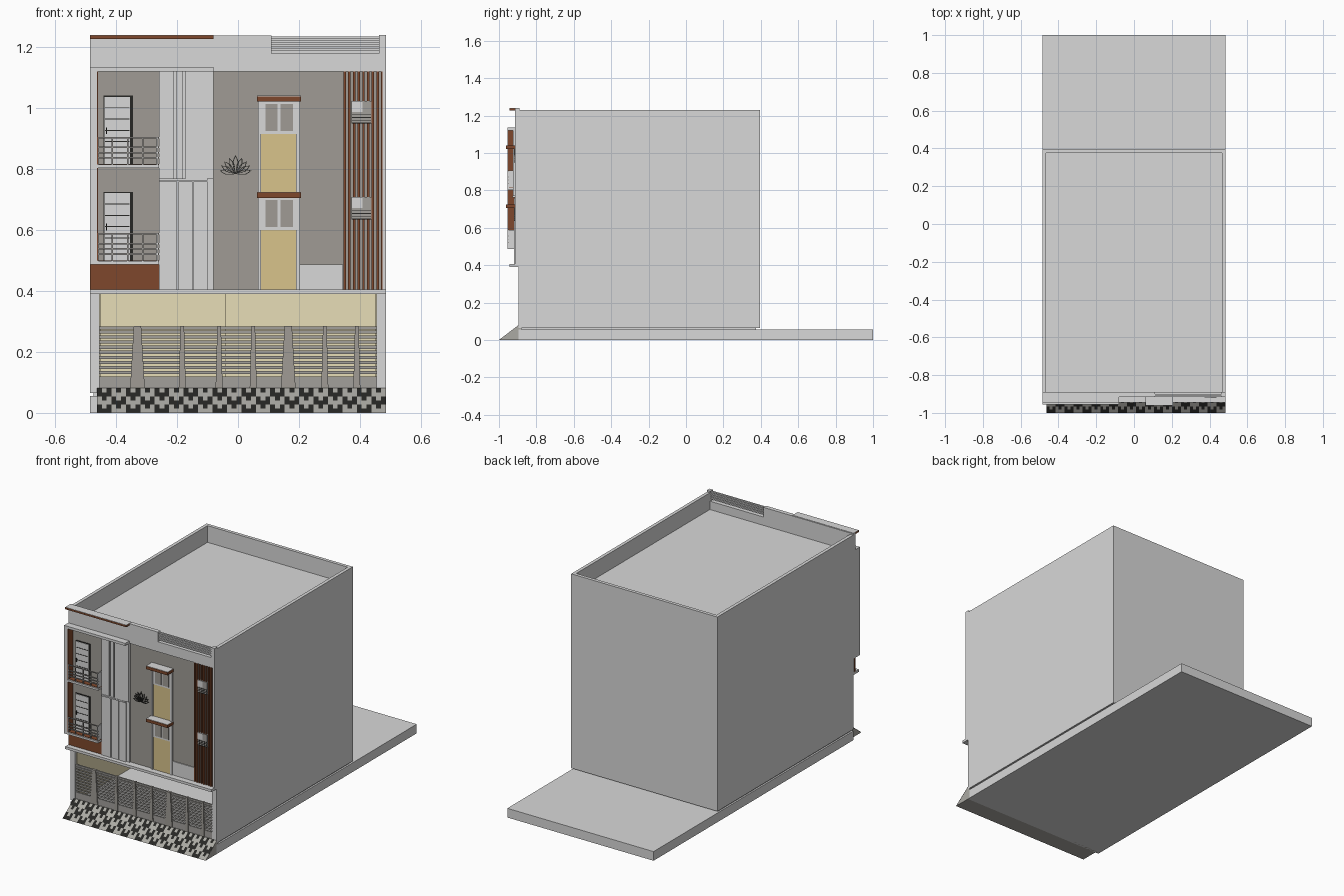
import bpy, bmesh, math
from mathutils import Vector

cube = bpy.data.objects.get("Cube")
if cube:
    bpy.data.objects.remove(cube, do_unlink=True)


def material(name, r, g, b):
    m = bpy.data.materials.new(name)
    m.use_nodes = True
    m.diffuse_color = (r, g, b, 1)
    m.node_tree.nodes["Principled BSDF"].inputs["Base Color"].default_value = (r, g, b, 1)
    return m


plaster = material("light grey plaster", .69, .69, .69)
taupe = material("taupe wall", .35, .33, .3)
brown = material("brown cladding", .21, .064, .025)
tan = material("tan panel", .69, .55, .26)
cream = material("cream interior", .95, .86, .56)
black = material("black", .02, .02, .018)
metal = material("grey metal", .36, .35, .33)
stone = material("grey stone tile", .41, .4, .37)


def finish(name, bm, *mats):
    mesh = bpy.data.meshes.new(name)
    bm.to_mesh(mesh)
    bm.free()
    for m in mats:
        mesh.materials.append(m)
    obj = bpy.data.objects.new(name, mesh)
    bpy.context.collection.objects.link(obj)
    return obj


def add_box(bm, x0, x1, y0, y1, z0, z1):
    cube = bmesh.ops.create_cube(bm, size=1)
    for v in cube["verts"]:
        v.co = (x1 if v.co.x > 0 else x0, y1 if v.co.y > 0 else y0, z1 if v.co.z > 0 else z0)


def boxes(name, mat, *parts):
    bm = bmesh.new()
    for part in parts:
        add_box(bm, *part)
    return finish(name, bm, mat)


def prism(name, mat, profile, direction):
    bm = bmesh.new()
    face = bm.faces.new([bm.verts.new(p) for p in profile])
    out = bmesh.ops.extrude_face_region(bm, geom=[face])
    moved = [v for v in out["geom"] if isinstance(v, bmesh.types.BMVert)]
    bmesh.ops.translate(bm, vec=direction, verts=moved)
    bmesh.ops.recalc_face_normals(bm, faces=bm.faces)
    return finish(name, bm, mat)


# Shared levels and planes
W, IN_L, IN_R = .485, -.455, .455
FRONT, WALL, BAY, GATE, BACK = -.915, -.905, -.955, -.895, .395
FLOOR, LEDGE, HEAD, ROOF, TOP = .065, .405, 1.12, 1.13, 1.23
BAY_L, BAY_R, COL_R = -.463, -.26, -.08

# Ground slab, plinth and main volumes
boxes("ground_slab", plaster, (-W, W, GATE, 1, 0, .055))
boxes("plinth", plaster, (-.475, .475, -.88, .375, .05, FLOOR))
boxes("ground_walls", plaster,
      (-W, IN_L, GATE, BACK, FLOOR, LEDGE), (IN_R, W, GATE, BACK, FLOOR, LEDGE),
      (IN_L, IN_R, .1, BACK, FLOOR, LEDGE))
boxes("porch_lining", cream,
      (IN_L, IN_L + .004, -.88, .1, FLOOR, .39), (IN_R - .004, IN_R, -.88, .1, FLOOR, .39),
      (IN_L, -.04, 0, .1, FLOOR, .39), (-.04, IN_R, .05, .1, FLOOR, .39))
boxes("upper_volume", plaster, (-W, W, -.9, BACK, .39, ROOF))
boxes("front_ledge", plaster, (-W, W, -.945, GATE, .39, LEDGE))

# Roof parapet with open rail
boxes("parapet", plaster,
      (-W, -.465, GATE, BACK, HEAD, TOP), (.465, W, GATE, BACK, HEAD, TOP),
      (-W, W, .375, BACK, HEAD, TOP),
      (-W, .11, FRONT, -.89, HEAD, 1.238), (.11, .463, FRONT, -.89, HEAD, 1.18),
      (.463, W, FRONT, -.89, HEAD, 1.24))
boxes("parapet_rail", plaster,
      *[(.11, .463, -.91, -.9, z, z + .008) for z in (1.189, 1.202, 1.215, 1.228)])
boxes("roof_trim", brown, (-W, COL_R, -.945, GATE, 1.228, 1.238))
boxes("roof_trim_cap", plaster, (-W, COL_R, -.944, GATE, 1.238, 1.24))

# Upper facade
boxes("facade_wall", taupe, (BAY_L, .475, WALL, -.89, LEDGE, HEAD))
boxes("right_pilaster", plaster, (.475, W, FRONT, -.89, LEDGE, HEAD))
boxes("low_white_panel", plaster, (.203, .345, -.91, WALL, LEDGE, .487))

# Left bay frame
boxes("bay_frame", plaster,
      (-W, BAY_L, BAY, -.89, .487, 1.135), (-W, COL_R, BAY, -.89, HEAD, 1.135))
boxes("bay_brown_lining", brown,
      (BAY_L, BAY_L + .003, BAY + .002, WALL, .5, HEAD), (-W, BAY_R, FRONT, WALL, LEDGE, .487))

# White column panels with recessed joints
boxes("column_panels", plaster,
      (BAY_R, COL_R, -.912, WALL, LEDGE, HEAD),
      (BAY_R, -.21, -.92, WALL, .77, HEAD), (-.203, -.182, -.92, WALL, .77, HEAD),
      (-.172, COL_R, -.925, WALL, .77, HEAD), (BAY_R, -.1, -.928, WALL, .762, .77),
      (BAY_R, -.2, -.92, WALL, LEDGE, .76), (-.196, -.15, -.92, WALL, LEDGE, .76),
      (-.146, -.1, -.92, WALL, LEDGE, .76))

# Two stacked balconies with doors
for level, z in (("lower", .487), ("upper", .803)):
    floor = z + .012
    boxes(level + "_balcony_slab", plaster, (BAY_L, BAY_R, BAY, WALL, z, floor))
    boxes(level + "_balcony_floor", brown,
          (BAY_L, BAY_R, BAY + .008, WALL, floor, floor + .002))
    boxes(level + "_balcony_end", plaster, (-.268, -.262, BAY, WALL, floor, floor + .09))
    rails = [(BAY_L, BAY_R, -.953, -.947, floor + h, floor + h + .005)
             for h in (.02, .037, .054, .086)]
    posts = [(x, x + .005, -.953, -.947, floor, floor + .088)
             for x in (BAY_L, -.415, -.365, -.315)]
    boxes(level + "_balcony_rail", metal, *rails, *posts)
    boxes(level + "_door_frame", black, (-.441, -.345, -.909, WALL, floor, floor + .226))
    boxes(level + "_door_leaf", plaster, (-.438, -.354, -.912, WALL, floor, floor + .222))
    boxes(level + "_door_lines", black,
          *[(-.436, -.356, -.9135, -.911, floor + k * .037, floor + k * .037 + .003)
            for k in range(1, 6)],
          (-.434, -.43, -.918, -.911, floor + .1, floor + .122))

# Window stack: canopy, casement, tan apron
for level, sill, head, base in (("lower", .6, .706, LEDGE), ("upper", .915, 1.022, .723)):
    boxes(level + "_canopy", brown, (.062, .206, -.962, WALL, head, head + .017))
    boxes(level + "_canopy_top", plaster,
          (.062, .206, -.96, WALL, head + .017, head + .019))
    boxes(level + "_window_frame", plaster,
          (.075, .203, -.911, WALL, sill, head), (.19, .203, -.915, WALL, base, head),
          (.065, .075, -.915, WALL, base, head))
    boxes(level + "_window_panes", taupe,
          *[(x, x + .04, -.914, -.91, sill + .01, head - .008) for x in (.09, .14)])
    boxes(level + "_apron", tan, (.075, .19, -.91, WALL, base, sill))

# Brown vertical slats and vent units
boxes("facade_slats", brown,
      *[(.346 + i * .0155, .354 + i * .0155, -.913, WALL, LEDGE, HEAD) for i in range(9)])
for level, z in (("lower", .635), ("upper", .95)):
    boxes(level + "_vent", metal, (.372, .438, -.917, WALL, z, z + .074))
    boxes(level + "_vent_cover", plaster, (.374, .408, -.919, WALL, z + .037, z + .074))
    boxes(level + "_vent_grille", black,
          *[(.374, .436, -.919, WALL, z + k * .009, z + k * .009 + .003) for k in range(4)])

# Flower ornament made of outlined petals
bm = bmesh.new()
petals = [(0, .062, .022)]
for side in (-1, 1):
    petals += [(side * a, l, .018) for a, l in ((22, .058), (42, .056), (60, .055), (78, .053))]
for angle, length, width in petals:
    half = [(0, 0), (.35, .35), (.5, .6), (.3, .8), (0, 1)]
    outline = half + [(-u, v) for u, v in half[3:0:-1]]
    a = math.radians(angle)

    def place(u, v):
        x, z = u * width, v * length
        return bm.verts.new((-.008 + x * math.cos(a) + z * math.sin(a), -.909,
                             .784 + z * math.cos(a) - x * math.sin(a)))
    outer = [place(u, v) for u, v in outline]
    inner = [place(u * .7, .5 + (v - .5) * .84) for u, v in outline]
    for i in range(len(outer)):
        j = (i + 1) % len(outer)
        bm.faces.new((outer[i], outer[j], inner[j], inner[i]))
bmesh.ops.recalc_face_normals(bm, faces=bm.faces)
flower = finish("flower_ornament", bm, black)
flower.modifiers.new("thickness", "SOLIDIFY").thickness = .004

# Slatted gate with tapered posts
boxes("gate_slats", metal,
      (IN_L, IN_R, -.89, -.88, FLOOR, .12), (IN_L, IN_R, -.89, -.88, .274, .284),
      *[(IN_L, IN_R, -.889, -.882, .128 + i * .0165, .138 + i * .0165) for i in range(9)])
post_sizes = [(x, .006, .012) for x in (-.183, -.062, .05, .285, .39)]
post_sizes += [(x, .012, .025) for x in (-.33, .165)]
for x, top, foot in post_sizes:
    prism("gate_post", taupe,
          [(x - foot, GATE, FLOOR), (x + foot, GATE, FLOOR),
           (x + top, GATE, .286), (x - top, GATE, .286)], Vector((0, .016, 0)))

# Entrance ramp with patterned tiles
RAMP_H = .08
prism("ramp", stone, [(BAY_L, -1, 0), (BAY_L, -.88, 0), (BAY_L, -.88, RAMP_H),
                      (BAY_L, GATE, RAMP_H)], Vector((W - BAY_L, 0, 0)))
bm = bmesh.new()
cols, rows = 60, 6
grid = [[bm.verts.new((BAY_L + (W - BAY_L) * c / cols, -1 + (GATE + 1) * r / rows,
                       .001 + RAMP_H * r / rows)) for c in range(cols + 1)]
        for r in range(rows + 1)]
for r in range(rows):
    for c in range(cols):
        tile = bm.faces.new((grid[r][c], grid[r][c + 1], grid[r + 1][c + 1], grid[r + 1][c]))
        block = (c // 3 + r // 2) % 2 == 0
        notch = c % 3 == 1 and r % 2 == 1
        tile.material_index = int(block != notch)
finish("ramp_tiles", bm, stone, black)
